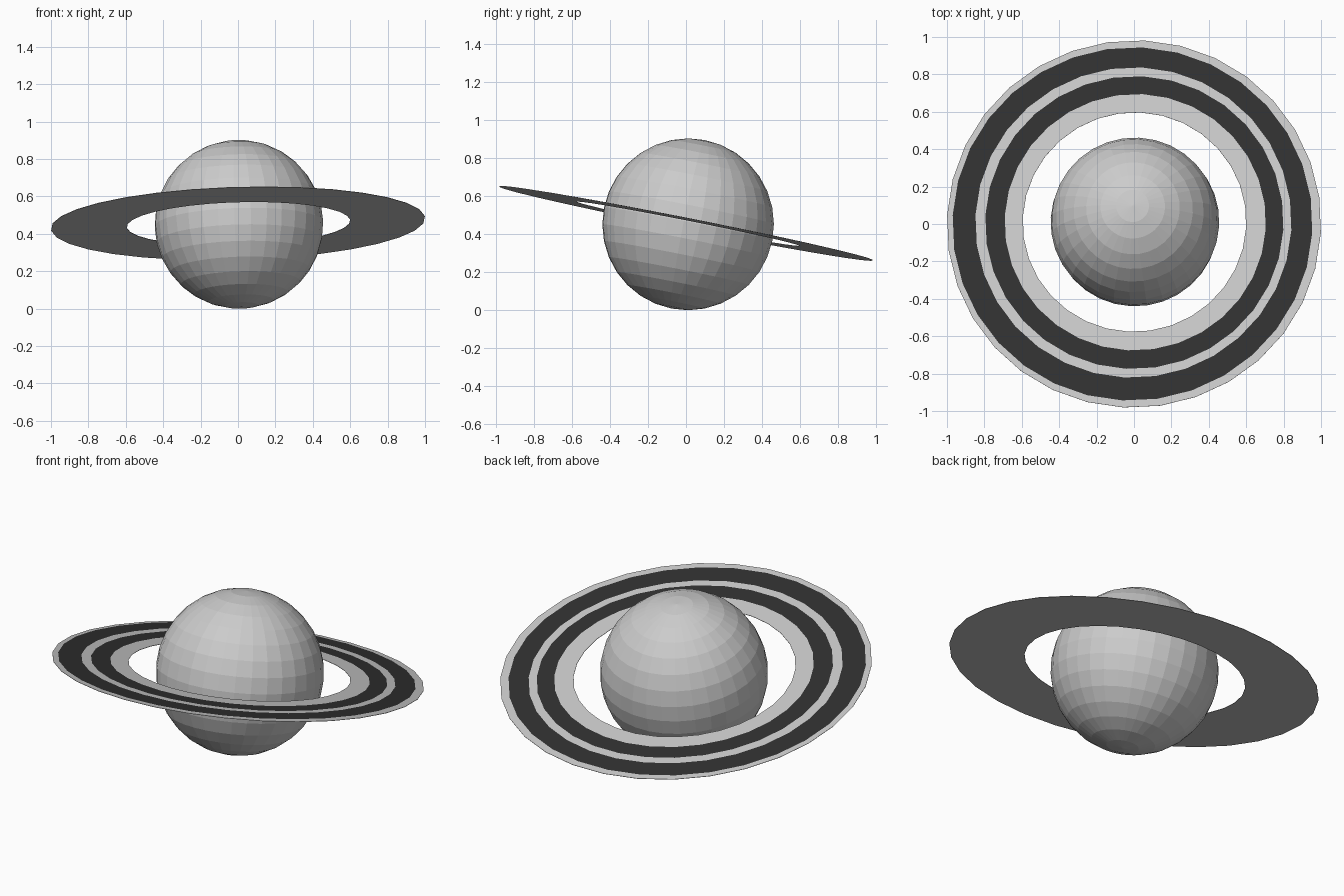
import bpy, bmesh, math
from mathutils import Matrix

if "Cube" in bpy.data.objects:
    bpy.data.objects.remove(bpy.data.objects["Cube"])

SEGMENTS = 32
TILT = Matrix.Rotation(math.radians(8.2), 4, 'Z') @ Matrix.Rotation(math.radians(-11.3), 4, 'X')


def add_object(name, bm, centre, material=None):
    bmesh.ops.recalc_face_normals(bm, faces=bm.faces) if material is None else None
    mesh = bpy.data.meshes.new(name)
    bm.to_mesh(mesh)
    bm.free()
    obj = bpy.data.objects.new(name, mesh)
    bpy.context.collection.objects.link(obj)
    obj.matrix_world = Matrix.Translation(centre) @ TILT
    if material:
        mesh.materials.append(material)
    return obj


def circle(bm, spec, z):
    r, cx, cy = spec
    return [bm.verts.new((cx + r * math.cos(2 * math.pi * i / SEGMENTS),
                          cy + r * math.sin(2 * math.pi * i / SEGMENTS), z))
            for i in range(SEGMENTS)]


def bridge(bm, a, b):
    for i in range(SEGMENTS):
        j = (i + 1) % SEGMENTS
        bm.faces.new((a[i], a[j], b[j], b[i]))


# Planet: flat-shaded, low-poly sphere on the tilted axis
bm = bmesh.new()
bmesh.ops.create_uvsphere(bm, u_segments=SEGMENTS, v_segments=16, radius=0.451)
add_object("planet", bm, (0.005, 0.011, 0.451))

# Ring: thin, flat annular slab
RING_CENTRE = (0, 0, 0.456)
OUTER, HOLE = (1.001, 0, 0), (0.598, 0.004, 0.010)
HALF = 0.001
bm = bmesh.new()
loops = [circle(bm, OUTER, HALF), circle(bm, HOLE, HALF),
         circle(bm, HOLE, -HALF), circle(bm, OUTER, -HALF)]
for k in range(4):
    bridge(bm, loops[k], loops[(k + 1) % 4])
add_object("ring", bm, RING_CENTRE)

# Dark bands: sheets lying on top of the ring, slightly off centre
dark = bpy.data.materials.new("dark_band")
dark.diffuse_color = (0.03, 0.03, 0.03, 1)
dark.use_nodes = True
dark.node_tree.nodes["Principled BSDF"].inputs["Base Color"].default_value = dark.diffuse_color
bands = {
    "outer_band": ((0.963, -0.008, 0.001), (0.846, -0.002, 0.008)),
    "inner_band": ((0.798, 0.003, 0.007), (0.699, 0.008, 0.008)),
}
for name, (outside, inside) in bands.items():
    bm = bmesh.new()
    bridge(bm, circle(bm, outside, HALF + 0.002), circle(bm, inside, HALF + 0.002))
    add_object(name, bm, RING_CENTRE, dark)
